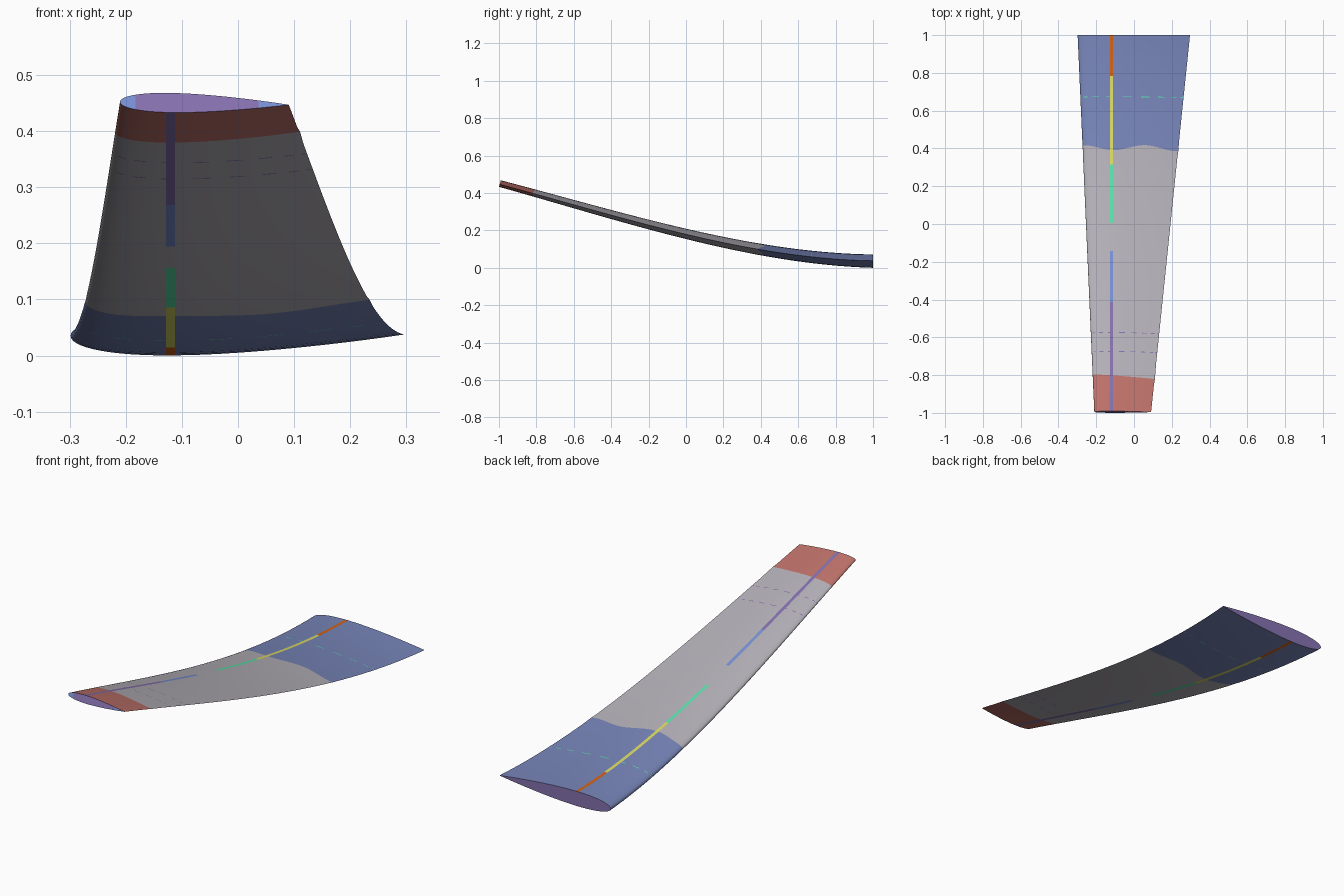
import bpy, bmesh, math

if "Cube" in bpy.data.objects:
    bpy.data.objects.remove(bpy.data.objects["Cube"])

# ---- flat colours (sRGB 0-255 turned to linear) ----
def lin(c):
    c /= 255
    return c / 12.92 if c <= 0.04045 else ((c + 0.055) / 1.055) ** 2.4

PALETTE = [("panel_grey", (182, 178, 186)), ("root_blue", (120, 134, 186)),
           ("tip_red", (192, 115, 107)), ("stripe_orange", (212, 98, 22)),
           ("stripe_yellow", (220, 220, 102)), ("stripe_green", (92, 228, 172)),
           ("stripe_sky", (122, 146, 214)), ("cap_purple", (134, 114, 176))]
GREY, BLUE, RED, ORANGE, YELLOW, GREEN, SKY, PURPLE = range(8)

mesh = bpy.data.meshes.new("wing")
wing = bpy.data.objects.new("wing", mesh)
bpy.context.collection.objects.link(wing)
for name, rgb in PALETTE:
    m = bpy.data.materials.new(name)
    m.diffuse_color = (*[lin(c) for c in rgb], 1)
    m.use_nodes = True
    m.node_tree.nodes["Principled BSDF"].inputs["Base Color"].default_value = m.diffuse_color
    mesh.materials.append(m)

# ---- spine, planform and section ----
def spine(t):
    """Height and slope dz/dy of the bent spine, t = 0 root, 1 tip."""
    a, b, c, d = 0.036, 0.05, 0.272, 0.452
    u = 1 - t
    z = u**3 * a + 3 * u * u * t * b + 3 * u * t * t * c + t**3 * d
    dz = 3 * (u * u * (b - a) + 2 * u * t * (c - b) + t * t * (d - c))
    return z, -dz / 2

def half_thickness(s):
    return 0.6 * (0.2969 * math.sqrt(s) - 0.126 * s - 0.3516 * s**2
                  + 0.2843 * s**3 - 0.1036 * s**4)

def point(y, s, side):
    t = (1 - y) / 2
    chord = 0.595 + (0.30 - 0.595) * t
    if isinstance(s, str):                      # edges of the spar stripe
        s = 0.3 + (0.008 if s == "b" else -0.008) / chord
    if y == 0.4:                                # wavy root colour border
        y += 0.014 * math.cos(2 * math.pi * s / 0.65)
    elif y == -0.8:                             # slanted tip colour border
        y -= 0.02 * s
    z, slope = spine((1 - y) / 2)
    twist = 0.004 - 0.022 * t
    h = side * half_thickness(s) * chord + (s - 0.3) * chord * twist
    n = math.hypot(1, slope)
    return (-0.12 + (s - 0.3) * chord, y - h * slope / n, z + h / n)

# chord stations, with the stripe edges put in at 30 % chord
N = 36
base = [(1 - math.cos(math.pi * i / N)) / 2 for i in range(N + 1)]
base = [s for s in base if abs(s - 0.3) > 0.034]
front = [s for s in base if s < 0.3]
stations = front + ["a", "b"] + [s for s in base if s > 0.3]
stripe = len(front)
last = len(stations) - 1

# span rows: colour borders and thin seam lines, then even filling
seams = {0.67: GREEN, -0.58: PURPLE, -0.68: PURPLE}
keys = {1.0, 0.78, 0.4, 0.31, 0.0, -0.15, -0.42, -0.8, -0.995}
for y in seams:
    keys |= {y - 0.002, y + 0.002}
keys = sorted(keys, reverse=True)
rows = []
for a, b in zip(keys, keys[1:]):
    k = max(1, math.ceil((a - b) / 0.06))
    rows += [a] + [a + (b - a) * i / k for i in range(1, k)]
rows.append(keys[-1])

def stripe_colour(y):
    for limit, col in ((0.78, ORANGE), (0.31, YELLOW), (0.0, GREEN),
                       (-0.15, GREY), (-0.42, SKY)):
        if y > limit:
            return col
    return PURPLE

def skin_colour(y, k):
    if k == stripe:
        return stripe_colour(y)
    for sy, col in seams.items():               # dashed seam lines
        if abs(y - sy) < 0.002 and k % 4 < 2:
            return col
    return BLUE if y > 0.4 else RED if y < -0.8 else GREY

# ---- build the skin and end caps ----
bm = bmesh.new()
grid = {}
for r, y in enumerate(rows):
    for k, s in enumerate(stations):
        top = bm.verts.new(point(y, s, 1))
        grid[r, k, 1] = top
        grid[r, k, -1] = top if k in (0, last) else bm.verts.new(point(y, s, -1))

def face(verts, mat):
    f = bm.faces.new(list(dict.fromkeys(verts)))
    f.material_index = mat

for r in range(len(rows) - 1):
    mid = (rows[r] + rows[r + 1]) / 2
    for k in range(last):
        for side in (1, -1):
            face([grid[r, k, side], grid[r + 1, k, side],
                  grid[r + 1, k + 1, side], grid[r, k + 1, side]],
                 skin_colour(mid, k))

for r in (0, len(rows) - 1):
    for k in range(last):
        quad = [grid[r, k, 1], grid[r, k + 1, 1], grid[r, k + 1, -1], grid[r, k, -1]]
        x = sum(v.co.x for v in quad) / 4
        ends = r > 0 and (x < -0.18 or x > 0.035)   # sky ends on the tip cap
        face(quad, SKY if ends else PURPLE)

bmesh.ops.recalc_face_normals(bm, faces=bm.faces)
bm.to_mesh(mesh)
bm.free()

bpy.context.view_layer.objects.active = wing
wing.select_set(True)
bpy.ops.object.shade_smooth_by_angle(angle=math.radians(50))
